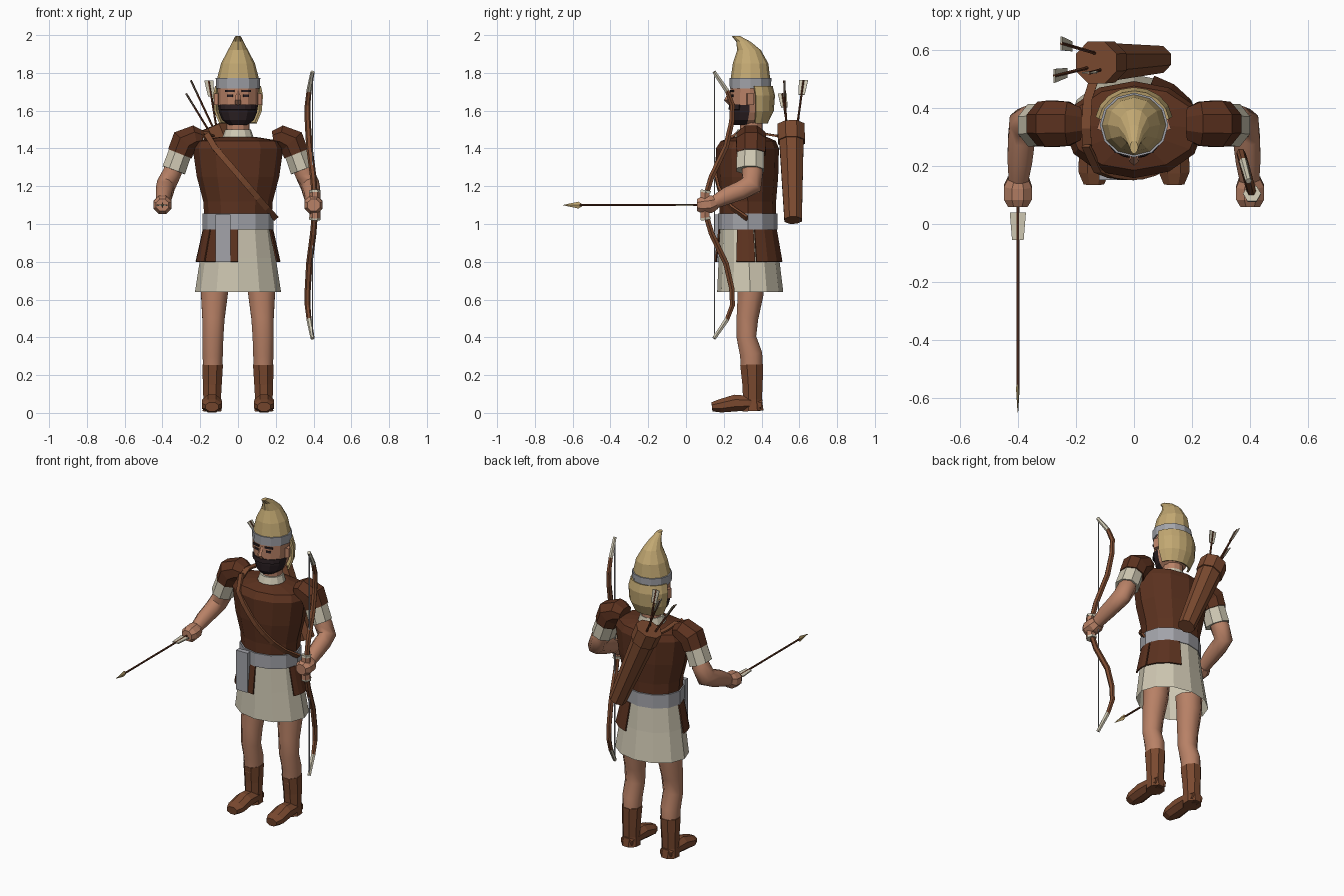
import bpy, bmesh, math
from mathutils import Vector


def material(name, rgb):
    m = bpy.data.materials.new(name)
    lin = [((c / 255 + 0.055) / 1.055) ** 2.4 for c in rgb]
    m.diffuse_color = (*lin, 1)
    return m


ARMOUR = material("dark brown armour", (92, 50, 31))
LEATHER = material("brown leather", (122, 73, 47))
SKIN = material("skin", (184, 129, 102))
CLOTH = material("cream cloth", (206, 199, 178))
GOLD = material("pale gold", (194, 168, 114))
GREY = material("grey metal", (163, 164, 170))
BLACK = material("dark hair", (42, 31, 34))


def make(name, rows, mat, closed=True, caps=True, smooth=False, thick=0):
    """Skin a list of equal-length point rows."""
    bm = bmesh.new()
    vs = [[bm.verts.new(p) for p in r] for r in rows]
    n = len(rows[0])
    for a, b in zip(vs, vs[1:]):
        for i in range(n if closed else n - 1):
            j = (i + 1) % n
            bm.faces.new((a[i], a[j], b[j], b[i]))
    if closed and caps:
        bm.faces.new(vs[0][::-1])
        bm.faces.new(vs[-1])
    bmesh.ops.recalc_face_normals(bm, faces=bm.faces)
    me = bpy.data.meshes.new(name)
    bm.to_mesh(me)
    bm.free()
    me.materials.append(mat)
    if smooth:
        me.shade_smooth()
        me.set_sharp_from_angle(angle=math.radians(50))
    ob = bpy.data.objects.new(name, me)
    bpy.context.collection.objects.link(ob)
    if thick:
        s = ob.modifiers.new("thickness", "SOLIDIFY")
        s.thickness, s.offset = thick, 0
    return ob


def loft(name, rings, mat, n=12, arc=None, **kw):
    """Horizontal ellipses (cy, z, rx, ry); arc = (start, end) degrees makes an open shell."""
    a0, a1 = arc or (-90, 270)
    count = n + 1 if arc else n
    ang = [math.radians(a0 + (a1 - a0) * i / n) for i in range(count)]
    rows = [[(rx * math.cos(a), cy + ry * math.sin(a), z) for a in ang] for cy, z, rx, ry in rings]
    return make(name, rows, mat, closed=not arc, **kw)


def tube(name, path, mat, n=8, ref=(0, 0, 1), phase=0.5, **kw):
    """Sections (x, y, z, ru, rv) swept along their path."""
    pts = [Vector(p[:3]) for p in path]
    rows = []
    for i, p in enumerate(path):
        t = (pts[min(i + 1, len(pts) - 1)] - pts[max(i - 1, 0)]).normalized()
        u = t.cross(Vector(ref)).normalized()
        v = u.cross(t)
        rows.append([pts[i] + u * p[3] * math.cos(a) + v * p[-1] * math.sin(a)
                     for a in [(k + phase) * math.tau / n for k in range(n)]])
    return make(name, rows, mat, **kw)


def box(name, c, size, mat, turn=0):
    x, y, z = (s / 2 for s in size)
    rows = [[(-x, -y, h), (x, -y, h), (x, y, h), (-x, y, h)] for h in (-z, z)]
    ob = make(name, rows, mat)
    ob.location, ob.rotation_euler.z = c, turn
    return ob


# Torso, belt, collar and neck
TORSO = [(.327, 1.03, .178, .148), (.327, 1.12, .184, .15), (.325, 1.25, .218, .163),
         (.325, 1.40, .24, .167), (.33, 1.44, .222, .145), (.34, 1.46, .10, .09)]
loft("torso", TORSO, ARMOUR)
loft("belt", [(.327, .97, .187, .158), (.327, 1.055, .187, .158)], GREY)
loft("collar", [(.335, 1.43, .092, .09), (.34, 1.50, .068, .068)], CLOTH)
loft("neck", [(.345, 1.46, .06, .06), (.345, 1.57, .06, .06)], SKIN)

# Skirt with hanging panels
loft("skirt", [(.33, .98, .178, .15), (.333, .82, .2, .16), (.34, .64, .228, .175)], CLOTH,
     caps=False)
for k, (a, b) in enumerate([(178, 217), (219, 270), (-22, 10), (12, 72)]):
    loft(f"skirt_panel_{k + 1}", [(.33, .97, .183, .155), (.335, .80, .221, .181)], ARMOUR,
         n=3, arc=(a, b), thick=.008)
box("belt_tab", (-.08, .166, .925), (.08, .03, .25), GREY)

# Head: beard on the low front faces
head = loft("head", [(.32, 1.525, .05, .065), (.328, 1.55, .084, .09), (.335, 1.59, .1, .1),
                     (.337, 1.63, .106, .102), (.34, 1.74, .108, .104)], SKIN)
head.data.materials.append(BLACK)
for f in head.data.polygons:
    if f.center.z < 1.62 and f.center.y < .335:
        f.material_index = 1
loft("moustache", [(.335, 1.605, .106, .107), (.337, 1.632, .106, .106)], BLACK, n=6,
     arc=(-150, -30), thick=.006)
tube("nose", [(0, .236, 1.705, .008, .006), (0, .215, 1.655, .017, .014),
              (0, .232, 1.635, .016, .008)], SKIN, n=4, ref=(0, 1, 0), phase=0)
for s, side in ((-1, "left"), (1, "right")):
    box(f"{side}_eye", (s * .042, .2465, 1.678), (.03, .008, .013), BLACK, s * .26)
    box(f"{side}_brow", (s * .044, .2445, 1.704), (.05, .009, .011), BLACK, s * .26)
    box(f"{side}_ear", (s * .112, .34, 1.66), (.022, .035, .06), SKIN, s * .3)

# Helmet with forward-curling crown, band and neck guard
loft("helmet", [(.341, 1.76, .113, .106), (.342, 1.85, .09, .094), (.334, 1.92, .053, .063),
                (.304, 1.965, .03, .038), (.264, 1.995, .014, .022)], GOLD)
loft("helmet_band", [(.341, 1.717, .116, .109), (.341, 1.772, .118, .111)], GREY)
loft("neck_guard", [(.355, 1.535, .095, .072), (.355, 1.60, .122, .104),
                    (.352, 1.68, .128, .113), (.345, 1.73, .117, .108)], GOLD,
     n=8, arc=(8, 172), thick=.012)

# Limbs, mirrored
for s, side in ((-1, "left"), (1, "right")):
    def limb(name, path, mat, **kw):
        tube(f"{side}_{name}", [(s * p[0], *p[1:]) for p in path], mat, **kw)

    X, Y = (1, 0, 0), (0, 1, 0)
    limb("shoulder_pad", [(.185, .345, 1.455, .04, .06), (.225, .345, 1.462, .066, .082),
                          (.283, .345, 1.435, .08, .086), (.308, .345, 1.372, .072, .082)],
         ARMOUR, ref=Y)
    limb("sleeve", [(.30, .342, 1.395, .066, .077), (.34, .34, 1.285, .068, .08)], CLOTH, ref=Y)
    limb("arm", [(.32, .345, 1.34, .05, .05), (.352, .352, 1.265, .06, .054),
                 (.382, .345, 1.205, .062, .052), (.388, .29, 1.178, .054, .05),
                 (.393, .22, 1.15, .05, .046), (.398, .15, 1.115, .037, .036)],
         SKIN, ref=X, smooth=True)
    limb("hand", [(.398, .155, 1.115, .04, .04), (.40, .13, 1.105, .052, .05),
                  (.40, .085, 1.10, .052, .05), (.40, .058, 1.10, .036, .034)], SKIN)
    limb("leg", [(.122, .345, .72, .082, .078), (.125, .342, .63, .077, .074),
                 (.13, .325, .50, .064, .062), (.133, .32, .40, .06, .056),
                 (.134, .345, .31, .058, .064), (.134, .348, .22, .054, .062)],
         SKIN, ref=Y, smooth=True)
    limb("boot", [(.134, .348, .255, .059, .066), (.136, .352, .15, .054, .058),
                  (.137, .352, .07, .05, .054), (.137, .355, .01, .054, .06)], LEATHER, ref=Y)
    limb("foot", [(.137, .40, .04, .042, .034), (.137, .33, .052, .054, .042),
                  (.138, .26, .052, .056, .048), (.138, .18, .037, .057, .038),
                  (.138, .137, .032, .038, .026)], LEATHER)

# Chest strap laid on the torso, then over the shoulder
strap = []
for i in range(9):
    x, z = -.17 + .37 * i / 8, 1.46 - .43 * i / 8
    for lo, hi in zip(TORSO, TORSO[1:]):
        if lo[1] <= z <= hi[1]:
            f = (z - lo[1]) / (hi[1] - lo[1])
            cy, _, rx, ry = (a + (b - a) * f for a, b in zip(lo, hi))
    strap.append((x, cy - ry * math.sqrt(max(0, 1 - (x / rx) ** 2)) - .004, z, .022, .009))
strap[0] = (-.165, .27, 1.475, .022, .009)
tube("chest_strap", strap, LEATHER, n=4, ref=(0, 1, 0))
tube("shoulder_strap", [(-.16, .255, 1.455, .022, .008), (-.165, .33, 1.485, .022, .008),
                        (-.16, .43, 1.475, .022, .008), (-.13, .52, 1.46, .022, .008)],
     LEATHER, n=4)

# Quiver and its arrows
tube("quiver", [(.083, .567, 1.02, .052, .05), (-.10, .558, 1.45, .073, .07)], LEATHER,
     ref=(0, 1, 0))
tube("quiver_rim", [(-.094, .558, 1.435, .08, .077), (-.13, .556, 1.52, .082, .078)], LEATHER,
     ref=(0, 1, 0))
ARROWS = [((-.09, .575, 1.42), (-.25, .622, 1.76), (0, 1, 0)),
          ((-.11, .55, 1.42), (-.275, .51, 1.69), (0, 1, 0)),
          ((-.10, .535, 1.42), (-.155, .52, 1.76), (1, 0, 0))]
for k, (a, b, wide) in enumerate(ARROWS):
    a, b, w = Vector(a), Vector(b), Vector(wide) * .024
    tube(f"quiver_arrow_{k + 1}", [(*a, .006, .006), (*b, .006, .006)], ARMOUR, n=5,
         ref=(0, 1, 0))
    c = b - (b - a).normalized() * .085
    make(f"quiver_fletching_{k + 1}", [[c - w * .7, c + w * .7], [b - w, b + w]], CLOTH,
         closed=False, thick=.005)

# Held arrow
tube("held_arrow_shaft", [(-.4, .1, 1.1, .006, .006), (-.4, -.57, 1.1, .006, .006)], ARMOUR, n=6)
make("held_arrow_fletching", [[(-.428, .04, 1.1), (-.372, .04, 1.1)],
                              [(-.42, -.055, 1.1), (-.38, -.055, 1.1)]], CLOTH,
     closed=False, thick=.007)
tube("held_arrow_head", [(-.4, -.55, 1.1, .005, .006), (-.4, -.57, 1.1, .006, .018),
                         (-.4, -.65, 1.1, .001, .001)], GOLD, n=4, phase=0)


# Bow, symmetric about the grip, in a slightly turned plane
def bow_point(y, h, r):
    return (.405 - (y - .11) * .27, y, 1.1 + h, r, r)


half = [(.108, .06, .016), (.135, .15, .017), (.212, .31, .017), (.242, .44, .016),
        (.246, .53, .015), (.215, .61, .013)]
tube("bow", [bow_point(y, -h, r) for y, h, r in half[::-1]] +
     [bow_point(y, h, r) for y, h, r in half], LEATHER, n=6, ref=(1, 0, 0))
tube("bow_grip", [bow_point(.10, -.07, .028), bow_point(.10, .07, .028)], SKIN, n=6,
     ref=(1, 0, 0))
for s, end in ((1, "upper"), (-1, "lower")):
    tube(f"bow_{end}_tip", [bow_point(.217, s * .605, .014), bow_point(.148, s * .706, .011)],
         CLOTH, n=6, ref=(1, 0, 0))
    tube(f"bow_{end}_ring", [bow_point(.103, s * .065, .031), bow_point(.105, s * .078, .031)],
         CLOTH, n=6, ref=(1, 0, 0))
tube("bow_string", [bow_point(.152, -.70, .004), bow_point(.152, .70, .004)], GREY, n=4,
     ref=(1, 0, 0))
